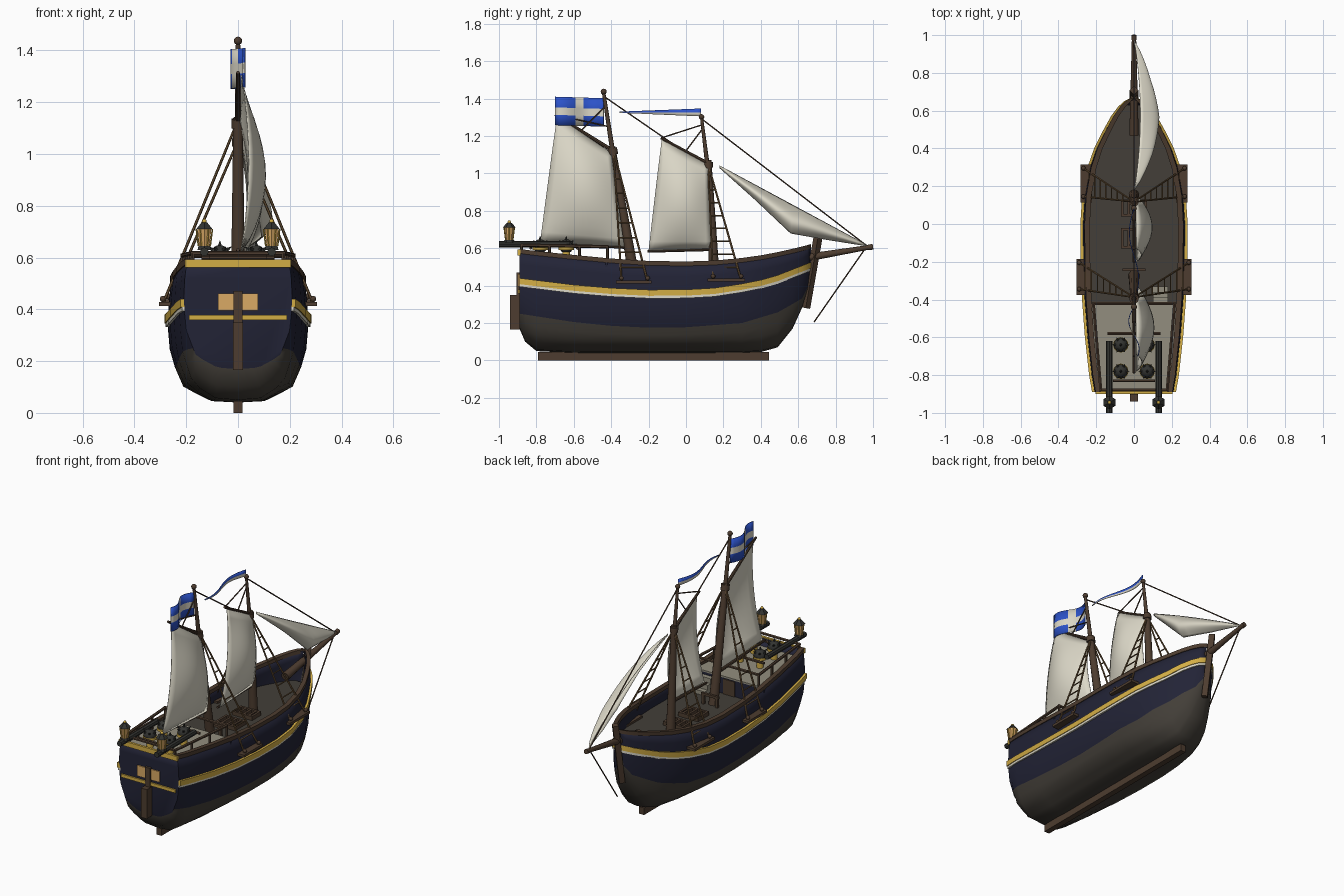
import bpy, bmesh, math
from mathutils import Vector, Matrix

if "Cube" in bpy.data.objects:
    bpy.data.objects.remove(bpy.data.objects["Cube"])

def mat(name, *c):
    m = bpy.data.materials.new(name)
    m.diffuse_color = (*c, 1)
    m.use_nodes = True
    m.node_tree.nodes["Principled BSDF"].inputs["Base Color"].default_value = m.diffuse_color
    return m

WOOD = mat("brown wood", .075, .046, .029)
TAR = mat("tarred planks", .056, .049, .04)
NAVY = mat("navy paint", .016, .017, .037)
GOLD = mat("gold trim", .65, .42, .06)
SAIL = mat("sail cloth", .72, .69, .58)
BLUE = mat("flag blue", .025, .085, .58)
GLOW = mat("lamp glass", .7, .4, .13)
ROPE = mat("rope", .15, .088, .038)
IRON = mat("dark iron", .032, .033, .03)
DECK = mat("pale deck", .29, .27, .21)

def finish(name, bm, *mats, smooth=True):
    me = bpy.data.meshes.new(name)
    bmesh.ops.recalc_face_normals(bm, faces=bm.faces)
    bm.to_mesh(me); bm.free()
    ob = bpy.data.objects.new(name, me)
    bpy.context.collection.objects.link(ob)
    for m in mats:
        me.materials.append(m)
    if smooth:
        bpy.ops.object.select_all(action='DESELECT')
        ob.select_set(True)
        bpy.context.view_layer.objects.active = ob
        bpy.ops.object.shade_smooth_by_angle(angle=math.radians(40))
    return ob

def thicken(ob, t, off=0):
    s = ob.modifiers.new("thickness", 'SOLIDIFY')
    s.thickness, s.offset = t, off

def boxes(name, m, *items):
    """Boxes given by their low and high corners."""
    bm = bmesh.new()
    for lo, hi in items:
        lo, hi = Vector(lo), Vector(hi)
        bmesh.ops.create_cube(bm, size=1, matrix=Matrix.Translation((lo + hi) / 2) @ Matrix.Diagonal((*(hi - lo), 1)))
    return finish(name, bm, m, smooth=False)

def rods(name, m, items, sides=8):
    """Tapered rods given as start, end, start radius, end radius."""
    bm = bmesh.new()
    for p, q, r1, r2 in items:
        p, q = Vector(p), Vector(q)
        rot = (q - p).to_track_quat('Z', 'Y').to_matrix().to_4x4()
        bmesh.ops.create_cone(bm, cap_ends=True, segments=sides, radius1=r1, radius2=r2,
                              depth=(q - p).length, matrix=Matrix.Translation((p + q) / 2) @ rot)
    return finish(name, bm, m)

def balls(name, m, items):
    bm = bmesh.new()
    for p, r in items:
        bmesh.ops.create_uvsphere(bm, u_segments=12, v_segments=8, radius=r, matrix=Matrix.Translation(p))
    return finish(name, bm, m)

def interp(tab, x, col=1):
    if x <= tab[0][0]:
        return tab[0][col]
    for a, b in zip(tab, tab[1:]):
        if x <= b[0]:
            return a[col] + (b[col] - a[col]) * (x - a[0]) / (b[0] - a[0])
    return tab[-1][col]

def grid(bm, rows, rule=lambda i, j: 0):
    vs = [[bm.verts.new(p) for p in r] for r in rows]
    for i in range(len(rows) - 1):
        for j in range(len(rows[0]) - 1):
            f = bm.faces.new((vs[i][j], vs[i + 1][j], vs[i + 1][j + 1], vs[i][j + 1]))
            f.material_index = rule(i, j)
    return vs

# Hull stations: y, half width, bottom, sheer
ST = [(-.89, .21, .17, .585), (-.86, .215, .10, .58), (-.8, .226, .05, .573), (-.6, .248, .04, .552),
      (-.4, .263, .04, .533), (-.2, .27, .04, .52), (0, .272, .04, .517), (.15, .263, .04, .522),
      (.3, .235, .04, .536), (.4, .2, .045, .55), (.49, .155, .07, .567), (.57, .11, .17, .585),
      (.62, .072, .28, .597), (.65, .04, .38, .605), (.667, .01, .5, .61)]
SEC = [(0, 0), (.01, .37), (.12, .77), (.37, .96), (.63, 1), (.84, .98), (1, .94)]
TARLINE = [(-.89, .25), (-.5, .19), (-.1, .17), (.3, .2), (.5, .26), (.667, .36)]
WALE = [(-.89, .42), (-.5, .372), (-.1, .353), (.2, .37), (.45, .42), (.667, .505)]

def half(y, z):
    w, zb, zt = (interp(ST, y, c) for c in (1, 2, 3))
    return w * interp(SEC, min(1, max(0, (z - zb) / (zt - zb))))

rings = []
for y, w, zb, zt in ST:
    tar = max(interp(TARLINE, y), zb + .01)
    zs = [zb + (tar - zb) * k for k in (0, .04, .12, .25, .45, .7, 1)] + [tar + (zt - tar) * k / 5 for k in range(1, 6)]
    h = [(half(y, z), y, z) for z in zs]
    rings.append([(-x, y, z) for x, y, z in reversed(h[1:])] + h)
bm = bmesh.new()
vs = grid(bm, rings, lambda i, j: 1 if 5 <= j <= 16 else 0)
bm.faces.new(vs[0]).material_index = 0
thicken(finish("hull", bm, NAVY, TAR), .012, -1)

# Bands that follow the hull side
def band(name, m, zf, dx0, dx1, dz0, dz1):
    bm = bmesh.new()
    for s in (-1, 1):
        rows = []
        for y, *_ in ST:
            z = zf(y)
            x = half(y, z)
            a, b = max(0, x + dx0), x + dx1
            rows.append([(s * p, y, z + d) for p, d in ((a, dz0), (b, dz0), (b, dz1), (a, dz1), (a, dz0))])
        vs = grid(bm, rows)
        bm.faces.new(vs[0][:4]); bm.faces.new(vs[-1][:4])
    bmesh.ops.remove_doubles(bm, verts=bm.verts, dist=1e-5)
    return finish(name, bm, m)

band("gold_wale", GOLD, lambda y: interp(WALE, y), -.01, .013, -.012, .02)
band("pale_stripe", SAIL, lambda y: interp(WALE, y) - .018, -.01, .008, -.008, .006)
band("cap_rail", WOOD, lambda y: interp(ST, y, 3), -.022, .006, -.012, .012)

boxes("keel", WOOD, ((-.018, -.79, 0), (.018, .445, .045)))
rods("stem_post", WOOD, [((0, .64, .28), (0, .707, .665), .024, .024)], 4)

# Decks, bulkhead and steps
def deck(name, m, y0, y1, z):
    ys = [y0 + (y1 - y0) * k / 14 for k in range(15)]
    bm = bmesh.new()
    grid(bm, [[(s * max(.004, half(y, z) - .008), y, z) for s in (-1, 1)] for y in ys])
    thicken(finish(name, bm, m, smooth=False), .01)

deck("main_deck", TAR, -.42, .63, .42)
deck("quarter_deck", DECK, -.885, -.42, .53)
boxes("bulkhead", NAVY, ((-.25, -.43, .41), (.25, -.42, .53)))
boxes("cabin_door", WOOD, ((-.05, -.42, .42), (.03, -.414, .52)))
boxes("deck_steps", DECK, *[((.1, -.42 + .03 * k, .42), (.18, -.39 + .03 * k, .51 - .03 * k)) for k in range(3)])
for n, y0, y1 in (("aft", -.13, -.02), ("fore", .04, .13)):
    boxes(n + "_hatch", WOOD, *[((x, y0, .42), (x + .014, y1, .45)) for x in (-.07, -.035, 0, .035, .056)],
          ((-.07, y0, .42), (.07, y0 + .014, .45)), ((-.07, y1 - .014, .42), (.07, y1, .45)))
boxes("pin_rail", WOOD, ((-.06, -.25, .48), (.06, -.235, .495)), ((-.055, -.25, .42), (-.04, -.235, .48)),
      ((.04, -.25, .42), (.055, -.235, .48)))

# Quarter deck rails
rail = []
for s in (-1, 1):
    rail.append(((s * .175, -.885, .617), (s * .215, -.42, .608), .009, .009))
    for y, x in ((-.88, .175), (-.73, .188), (-.57, .202), (-.42, .215)):
        rail.append(((s * x, y, .53), (s * x, y, .615), .008, .008))
rail += [((-.215, -.42, .608), (.215, -.42, .608), .009, .009), ((-.175, -.88, .617), (.175, -.88, .617), .009, .009),
         ((-.14, -.58, .6), (.14, -.58, .6), .009, .009), ((-.11, -.83, .6), (.11, -.83, .6), .008, .008)]
rods("deck_rails", WOOD, rail, 6)

# Transom and rudder
boxes("transom_trim", GOLD, ((-.205, -.9, .562), (.205, -.885, .592)), ((-.19, -.899, .358), (.19, -.885, .378)))
for s in (-1, 1):
    boxes("stern_window", GLOW, *[tuple(zip(*[sorted((s * .018, s * .078)), (-.897, -.885), (.395, .462)]))])
boxes("rudder", WOOD, ((-.02, -.94, .165), (.02, -.885, .35)), ((-.018, -.905, .34), (.018, -.885, .47)))

# Stern beams and lanterns
for s in (-1, 1):
    x, y = s * .13, -.945
    rods("stern_beam", IRON, [((x, -.62, .622), (x, -1, .622), .017, .017)])
    rods("lantern_glass", GLOW, [((x, y, .645), (x, y, .71), .023, .031)], 6)
    rods("lantern_frame", IRON, [((x, y, .63), (x, y, .645), .03, .026), ((x, y, .71), (x, y, .736), .036, .012)], 6)
    rods("lantern_edges", GOLD, [((x + .023 * math.cos(a), y + .023 * math.sin(a), .645),
         (x + .031 * math.cos(a), y + .031 * math.sin(a), .71), .003, .003) for a in [k * math.pi / 3 for k in range(6)]], 4)
    balls("lantern_finial", GOLD, [((x, y, .74), .009)])
    # Spiked iron pots
    for py in (-.64, -.78):
        c = Vector((s * .07, py, .61))
        balls("spiked_pot", IRON, [(c, .038)])
        rods("pot_ring", GOLD, [(c - Vector((0, 0, .02)), c - Vector((0, 0, .004)), .041, .041), (c - Vector((0, 0, .08)), c - Vector((0, 0, .03)), .02, .02)], 12)
        dirs = [Vector((math.cos(a), math.sin(a), .7)).normalized() for a in [k * math.pi / 3 for k in range(6)]] + [Vector((0, 0, 1))]
        rods("pot_spikes", IRON, [(c + d * .03, c + d * .055, .01, .001) for d in dirs], 5)

# Masts, spars and bowsprit
rods("main_mast", WOOD, [((0, -.27, .4), (0, -.397, 1.14), .03, .019), ((0, -.385, 1.07), (0, -.44, 1.43), .014, .009),
                         ((0, -.388, 1.1), (0, -.395, 1.135), .026, .026)], 10)
rods("fore_mast", WOOD, [((0, .155, .4), (0, .118, 1.07), .028, .018), ((0, .12, 1.0), (0, .083, 1.3), .013, .008),
                         ((0, .12, 1.03), (0, .118, 1.06), .025, .025)], 10)
balls("mast_balls", WOOD, [((0, -.44, 1.437), .016), ((0, .083, 1.302), .015)])
rods("gaffs_and_booms", WOOD, [((0, -.39, 1.12), (0, -.7, 1.315), .011, .007), ((0, .13, 1.045), (0, -.135, 1.19), .011, .007),
     ((0, -.3, .605), (0, -.79, .63), .01, .007), ((0, .14, .595), (0, -.205, .583), .01, .007)])
rods("bowsprit", WOOD, [((0, .47, .52), (0, .985, .606), .026, .012), ((0, .975, .604), (0, 1, .608), .015, .015)], 10)

# Sails stretched between two edge lines
def sail(name, a, b, billow, n=12):
    def at(pts, t):
        return Vector((0, 0, 0)) + Vector([interp([(k / (len(pts) - 1), p[c]) for k, p in enumerate(pts)], t) for c in range(3)])
    rows = []
    for i in range(n + 1):
        t = i / n
        row = []
        for j in range(n + 1):
            p = at(a, t).lerp(at(b, t), j / n)
            p.x += billow * math.sin(math.pi * t) ** .8 * math.sin(math.pi * (.12 + .88 * j / n) * .9)
            row.append(p)
        rows.append(row)
    bm = bmesh.new()
    grid(bm, rows)
    thicken(finish(name, bm, SAIL), .004)

sail("main_sail", [(.01, -.4, 1.11), (.01, -.33, .61)], [(.012, -.69, 1.305), (.012, -.78, .632)], .095)
sail("fore_sail", [(.01, .118, 1.045), (.01, .135, .6)], [(.012, -.13, 1.18), (.012, -.2, .587)], .085)
sail("jib", [(0, .18, 1.04), (0, .575, .828), (0, .97, .615)],
     [(0, .18, 1.03), (.04, .37, .86), (.06, .56, .68), (.02, .76, .645), (0, .97, .612)], .1, 16)

# Rigging
rods("stays", WOOD, [((0, .085, 1.29), (0, .97, .61), .004, .004), ((0, -.437, 1.41), (0, .115, 1.03), .004, .004),
     ((0, .96, .6), (0, .685, .205), .004, .004), ((0, -.43, 1.36), (0, -.56, 1.23), .004, .004),
     ((0, -.415, 1.25), (0, -.69, 1.31), .004, .004), ((0, .088, 1.26), (0, -.13, 1.19), .004, .004),
     ((0, .09, 1.24), (0, 0, 1.12), .004, .004)], 5)
for s in (-1, 1):
    for n, top, y0, y1, x, z in (("main", (0, -.388, 1.13), -.375, -.185, .29, .42), ("fore", (0, .118, 1.05), .115, .315, .268, .43)):
        boxes(n + "_channel", WOOD, tuple(zip(*[sorted((s * (x - .045), s * (x + .015))), (y0, y1), (z - .008, z + .008)])))
        feet = [Vector((s * x, y, z)) for y in (y0 + .03, y1 - .02)]
        t = Vector(top)
        lines = [(f, t, .006, .005) for f in feet]
        lines += [(feet[0].lerp(t, k / 9), feet[1].lerp(t, k / 9), .004, .004) for k in range(1, 8)]
        rods(n + "_shrouds", ROPE, lines, 6)
        balls(n + "_deadeyes", WOOD, [(f + Vector((0, 0, .02)), .012) for f in feet])

# Flags: white cross on blue, and a two-tone pennant
def flag(name, ys, zs, wave, rule, taper=0):
    bm = bmesh.new()
    rows = []
    for y in ys:
        t = (ys[0] - y) / (ys[0] - ys[-1])
        mid = sum((zs[0], zs[-1])) / 2
        rows.append([(-wave * math.sin(t * 5.5), y, mid + (z - mid) * (1 - taper * t) + .008 * t * (1 - taper)) for z in zs])
    grid(bm, rows, rule)
    thicken(finish(name, bm, BLUE, SAIL), .004)

flag("cross_flag", [-.44 - .0217 * k for k in range(13)], [1.25, 1.305, 1.345, 1.402], .028,
     lambda i, j: 1 if j == 1 or i in (5, 6) else 0)
flag("pennant", [.08 - .0272 * k for k in range(17)], [1.305, 1.325, 1.347], .025,
     lambda i, j: 1 if j == 0 else 0, taper=.85)
